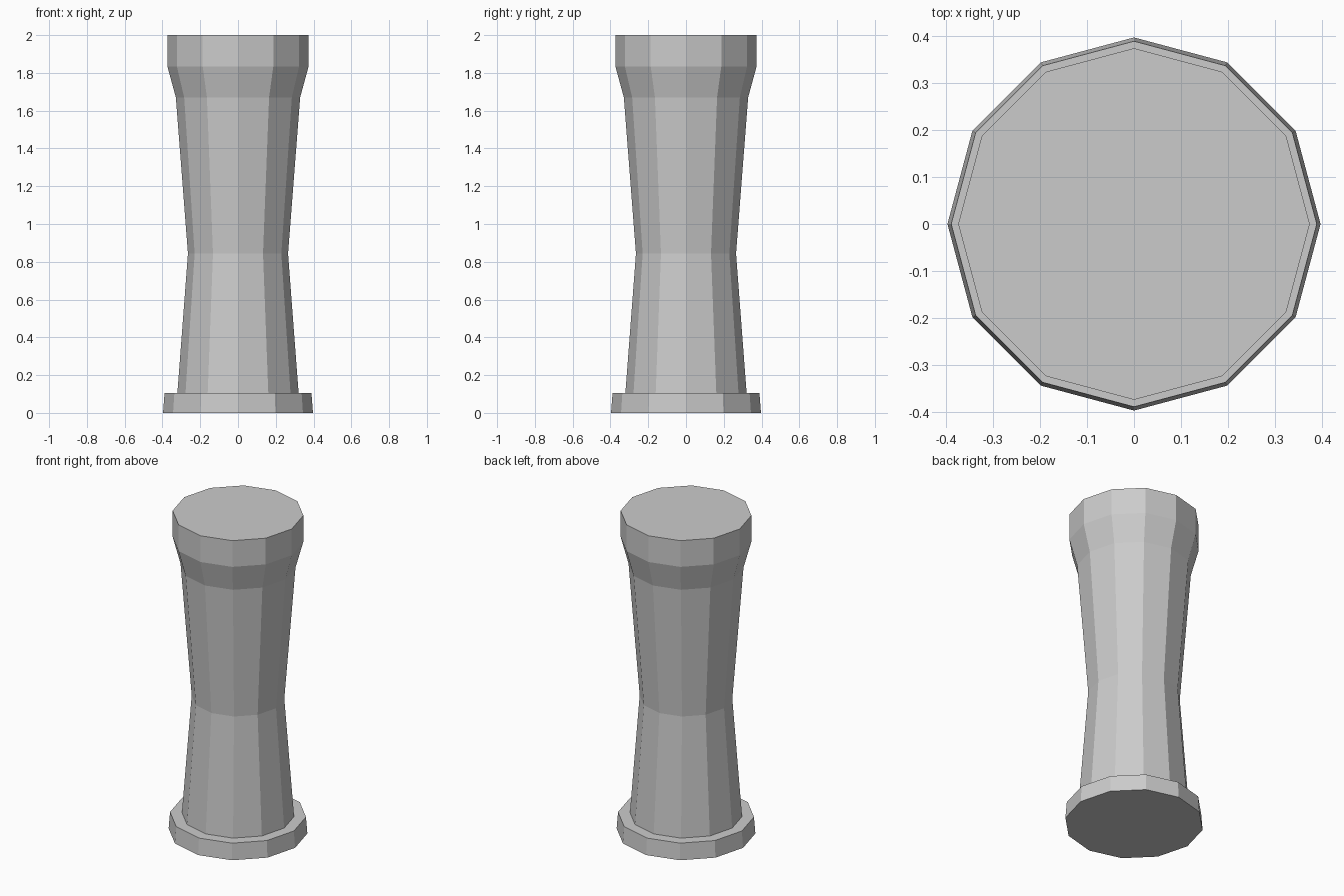
import bpy, bmesh
from math import cos, sin, pi

if "Cube" in bpy.data.objects:
    bpy.data.objects.remove(bpy.data.objects["Cube"])

SIDES = 12

# Profile as (radius, height): foot plate, waisted shaft, flared head
PROFILE = [
    (0.397, 0.0), (0.389, 0.104),
    (0.321, 0.104), (0.265, 0.843), (0.329, 1.67),
    (0.374, 1.835), (0.374, 2.0),
]


def lathe(name, profile, sides):
    """Faceted turned solid, closed at both ends."""
    bm = bmesh.new()
    rings = [[bm.verts.new((r * cos(2 * pi * i / sides), r * sin(2 * pi * i / sides), z))
              for i in range(sides)] for r, z in profile]
    for low, high in zip(rings, rings[1:]):
        for i in range(sides):
            j = (i + 1) % sides
            bm.faces.new((low[i], low[j], high[j], high[i]))
    bm.faces.new(rings[0][::-1])
    bm.faces.new(rings[-1])
    mesh = bpy.data.meshes.new(name)
    bm.to_mesh(mesh)
    bm.free()
    obj = bpy.data.objects.new(name, mesh)
    bpy.context.collection.objects.link(obj)
    return obj


# Column
lathe("column", PROFILE, SIDES)
